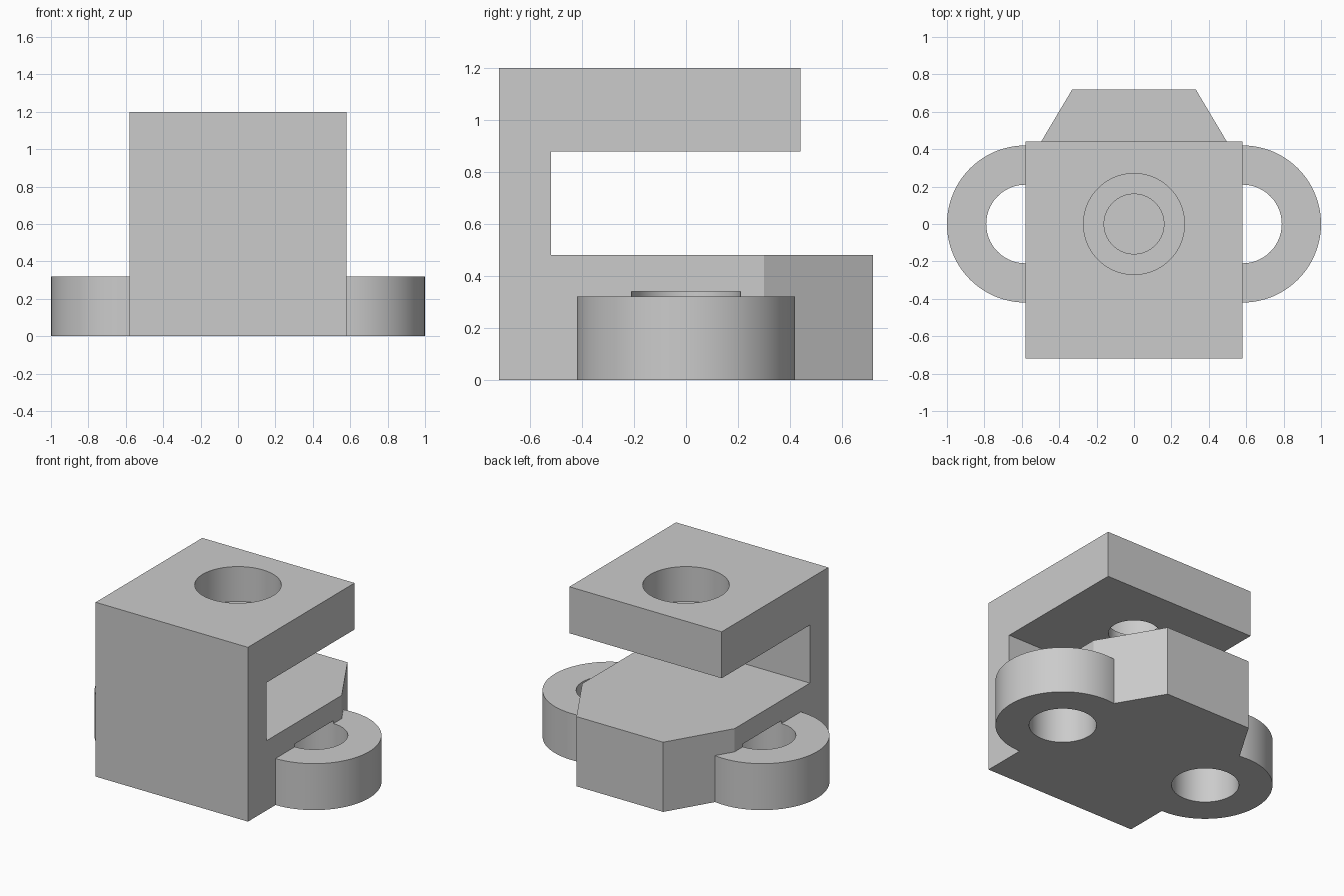
import bpy, bmesh, math
from mathutils import Vector

if "Cube" in bpy.data.objects:
    bpy.data.objects.remove(bpy.data.objects["Cube"])

grey = bpy.data.materials.new("plain grey")
grey.diffuse_color = (0.6, 0.6, 0.6, 1)
grey.use_nodes = True
grey.node_tree.nodes["Principled BSDF"].inputs["Base Color"].default_value = grey.diffuse_color


def prism(name, points, direction):
    """Extrude a closed outline of 3D points along a direction."""
    bm = bmesh.new()
    face = bm.faces.new([bm.verts.new(p) for p in points])
    ext = bmesh.ops.extrude_face_region(bm, geom=[face])
    moved = [v for v in ext["geom"] if isinstance(v, bmesh.types.BMVert)]
    bmesh.ops.translate(bm, verts=moved, vec=Vector(direction))
    bmesh.ops.recalc_face_normals(bm, faces=bm.faces)
    mesh = bpy.data.meshes.new(name)
    bm.to_mesh(mesh)
    bm.free()
    mesh.materials.append(grey)
    ob = bpy.data.objects.new(name, mesh)
    bpy.context.collection.objects.link(ob)
    return ob


def cylinder(name, x, radius, z0, z1, n=96):
    ring = [(x + radius * math.cos(2 * math.pi * i / n),
             radius * math.sin(2 * math.pi * i / n), z0) for i in range(n)]
    return prism(name, ring, (0, 0, z1 - z0))


def combine(target, tool, operation):
    """Apply a boolean and discard the tool object."""
    mod = target.modifiers.new("bool", 'BOOLEAN')
    mod.operation = operation
    mod.solver = 'EXACT'
    mod.object = tool
    bpy.context.view_layer.objects.active = target
    bpy.ops.object.modifier_apply(modifier=mod.name)
    bpy.data.objects.remove(tool, do_unlink=True)


# C-shaped body: base, back wall and upper arm
profile = [(-0.72, 0), (0.72, 0), (0.72, 0.48), (-0.52, 0.48),
           (-0.52, 0.88), (0.44, 0.88), (0.44, 1.2), (-0.72, 1.2)]
body = prism("clamp_body", [(-0.58, y, z) for y, z in profile], (1.16, 0, 0))

# Slanted corners of the base
for s in (-1, 1):
    wedge = [(s * 0.705, 0.09, -0.1), (s * 0.205, 0.93, -0.1), (s * 0.9, 0.93, -0.1)]
    combine(body, prism("corner_cutter", wedge, (0, 0, 0.7)), 'DIFFERENCE')

# Round side lugs, then their blind holes from below
for s in (-1, 1):
    combine(body, cylinder("side_lug", s * 0.58, 0.42, 0, 0.32), 'UNION')
for s in (-1, 1):
    combine(body, cylinder("lug_hole", s * 0.58, 0.21, -0.1, 0.34), 'DIFFERENCE')

# Stepped hole through the upper arm
combine(body, cylinder("counterbore", 0, 0.27, 0.96, 1.3), 'DIFFERENCE')
combine(body, cylinder("through_hole", 0, 0.16, 0.8, 1.1), 'DIFFERENCE')

bpy.ops.object.select_all(action='DESELECT')
body.select_set(True)
bpy.context.view_layer.objects.active = body
bpy.ops.object.shade_smooth_by_angle(angle=math.radians(25))
